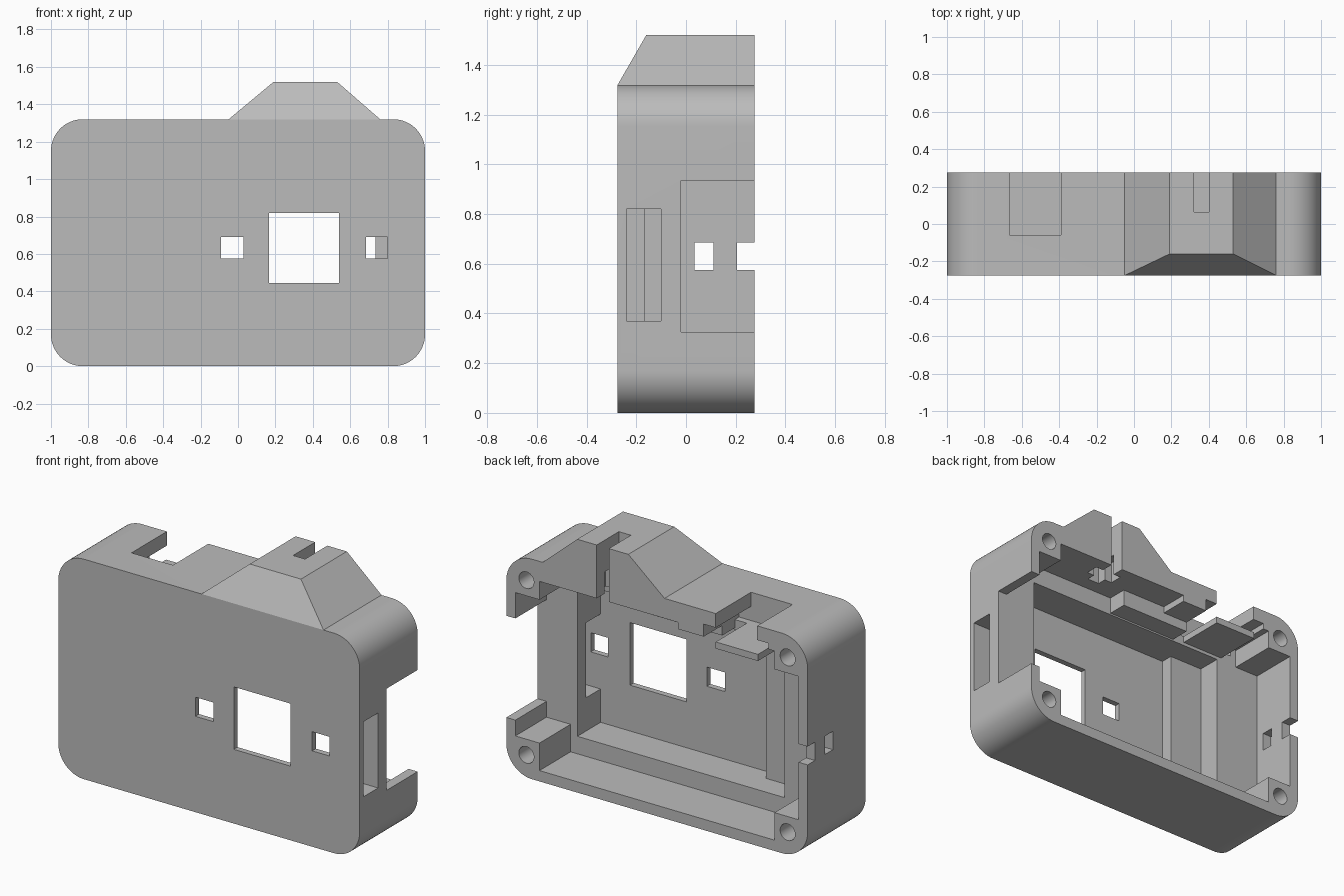
import bpy, bmesh, math

cube = bpy.data.objects.get("Cube")
if cube:
    bpy.data.objects.remove(cube, do_unlink=True)

grey = bpy.data.materials.new("plain grey")
grey.use_nodes = True
colour = (0.5, 0.5, 0.5, 1)
grey.diffuse_color = colour
grey.node_tree.nodes["Principled BSDF"].inputs["Base Color"].default_value = colour


def make(name, bm):
    bmesh.ops.recalc_face_normals(bm, faces=bm.faces)
    mesh = bpy.data.meshes.new(name)
    bm.to_mesh(mesh)
    bm.free()
    mesh.materials.append(grey)
    obj = bpy.data.objects.new(name, mesh)
    bpy.context.collection.objects.link(obj)
    return obj


def loft(name, first, second):
    """Solid between two rings with the same number of points."""
    bm = bmesh.new()
    a = [bm.verts.new(p) for p in first]
    b = [bm.verts.new(p) for p in second]
    bm.faces.new(a)
    bm.faces.new(b)
    for i in range(len(a)):
        j = (i + 1) % len(a)
        bm.faces.new((a[i], a[j], b[j], b[i]))
    return make(name, bm)


def box(name, x, y, z):
    ring = lambda h: [(x[0], y[0], h), (x[1], y[0], h), (x[1], y[1], h), (x[0], y[1], h)]
    return loft(name, ring(z[0]), ring(z[1]))


def combine(target, tool, operation):
    mod = target.modifiers.new(operation.lower(), 'BOOLEAN')
    mod.operation = operation
    mod.solver = 'EXACT'
    mod.object = tool
    bpy.context.view_layer.objects.active = target
    bpy.ops.object.modifier_apply(modifier=mod.name)
    bpy.data.objects.remove(tool, do_unlink=True)


F, B, H, R = -0.275, 0.275, 1.32, 0.17   # front, back, height, corner radius
OUT = B + 0.1                            # past the open back

# Rounded shell
outline = []
for k, (cx, cz) in enumerate([(1 - R, H - R), (R - 1, H - R), (R - 1, R), (1 - R, R)]):
    for s in range(17):
        t = math.pi / 2 * (k + s / 16)
        outline.append((cx + R * math.cos(t), cz + R * math.sin(t)))
case = loft("camera_case", [(x, F, z) for x, z in outline], [(x, B, z) for x, z in outline])

# Sloped hump on top
hump = loft("hump",
            [(-0.05, F, H), (0.76, F, H), (0.76, B, H), (-0.05, B, H)],
            [(0.19, -0.16, 1.52), (0.53, -0.16, 1.52), (0.53, B, 1.52), (0.19, B, 1.52)])
combine(case, hump, 'UNION')

cuts = [
    # Stepped cavity, leaving four corner posts
    ((-0.78, 0.78), (-0.02, OUT), (0.065, 1.2)),
    ((-0.94, 0.94), (-0.02, OUT), (0.23, 1.09)),
    ((-0.64, 0.735), (-0.165, 0.1), (0.17, 1.09)),
    ((-0.415, 0.735), (-0.24, 0.1), (0.17, 1.09)),
    # Front windows
    ((0.165, 0.54), (-0.4, -0.2), (0.445, 0.82)),
    ((-0.09, 0.03), (-0.4, -0.2), (0.575, 0.69)),
    ((0.685, 0.80), (-0.4, -0.24), (0.575, 0.69)),
    # Slot and large notch in the left wall
    ((0.7, 1.1), (-0.24, -0.10), (0.37, 0.82)),
    ((0.9, 1.1), (-0.02, OUT), (0.325, 0.935)),
    # Port and notch in the right wall
    ((-1.1, -0.9), (0.035, 0.11), (0.575, 0.685)),
    ((-1.1, -0.9), (0.205, OUT), (0.575, 0.685)),
    # Button slot through the hump, with a wider pocket
    ((0.32, 0.40), (0.065, OUT), (1.15, 1.6)),
    ((0.27, 0.45), (0.12, 0.2), (1.15, 1.33)),
    # Top opening, wider below
    ((-0.665, -0.39), (-0.06, OUT), (1.15, 1.4)),
    ((-0.74, -0.31), (-0.06, OUT), (1.15, 1.235)),
]
for x, y, z in cuts:
    combine(case, box("cutter", x, y, z), 'DIFFERENCE')

# Screw holes in the posts
for x in (-0.867, 0.867):
    for z in (0.136, H - 0.136):
        ring = [(x + 0.05 * math.cos(i * math.pi / 12), z + 0.05 * math.sin(i * math.pi / 12))
                for i in range(24)]
        hole = loft("screw_cutter", [(a, 0.03, b) for a, b in ring], [(a, OUT, b) for a, b in ring])
        combine(case, hole, 'DIFFERENCE')

# Ledges under the top wall
for x, y, z in [((-0.67, -0.39), (-0.07, B), (1.11, 1.15)),
                ((-0.31, -0.14), (-0.03, B), (1.16, 1.21)),
                ((-0.31, 0.16), (-0.03, 0.1), (1.1, 1.21))]:
    combine(case, box("ledge", x, y, z), 'UNION')

bpy.ops.object.select_all(action='DESELECT')
case.select_set(True)
bpy.context.view_layer.objects.active = case
bpy.ops.object.shade_smooth_by_angle(angle=math.radians(25))
